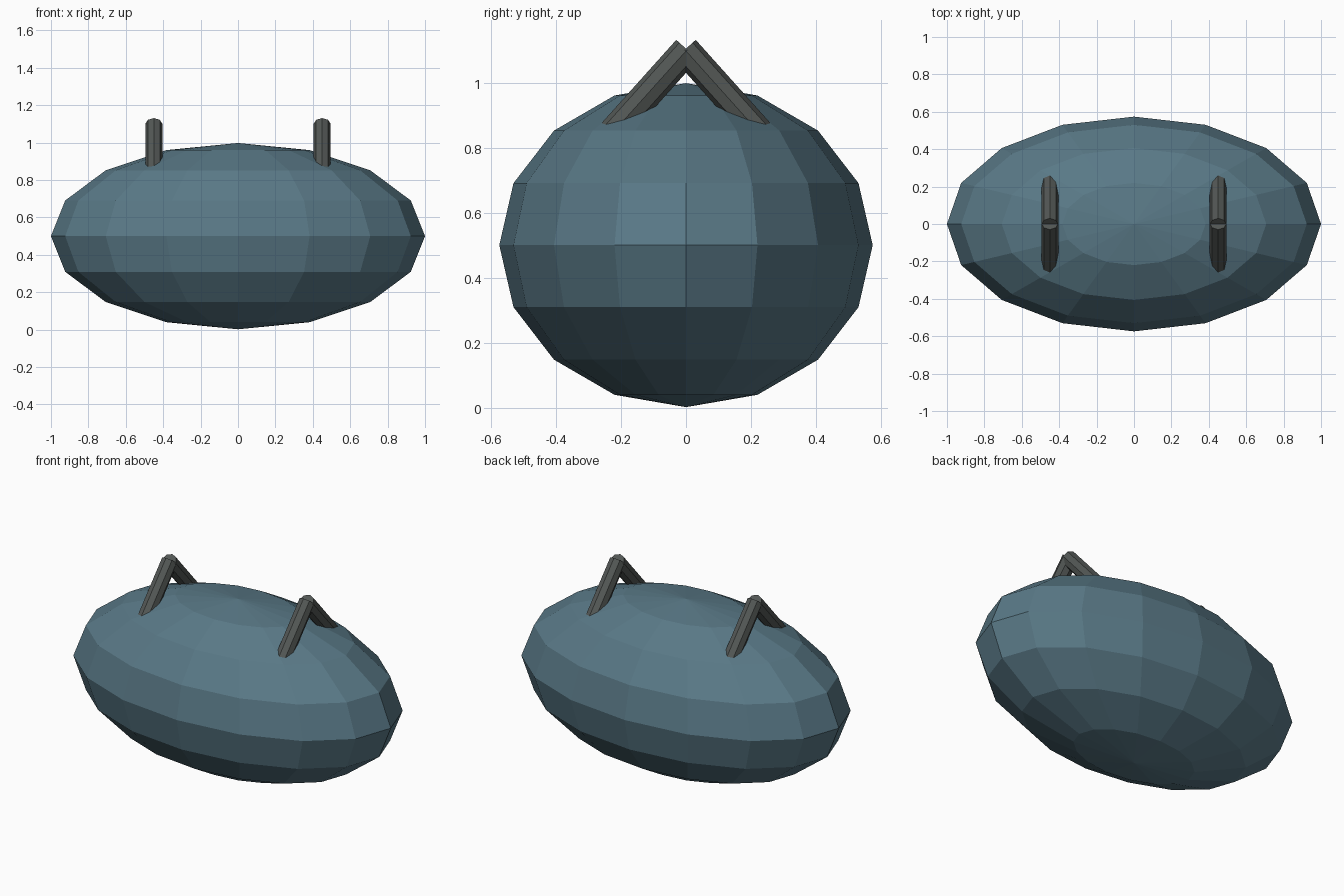
import bpy
import math
from mathutils import Vector

if "Cube" in bpy.data.objects:
    bpy.data.objects.remove(bpy.data.objects["Cube"])


def material(name, rgb):
    m = bpy.data.materials.new(name)
    m.diffuse_color = (*rgb, 1)
    m.use_nodes = True
    m.node_tree.nodes["Principled BSDF"].inputs["Base Color"].default_value = m.diffuse_color
    return m


teal = material("teal", (0.10, 0.19, 0.24))
dark = material("dark_grey", (0.085, 0.095, 0.09))

# Faceted egg-shaped body
bpy.ops.mesh.primitive_uv_sphere_add(segments=16, ring_count=8, radius=1, location=(0, 0, 0.5))
body = bpy.context.object
body.name = "body"
body.scale = (1, 0.574, 0.498)
bpy.ops.object.transform_apply(location=False, rotation=False, scale=True)
body.data.materials.append(teal)


def bar(name, x, side, radius=0.045, length=0.345):
    """Straight round bar running down from the peak towards one side."""
    tilt = math.radians(41.9)
    direction = Vector((0, side * math.sin(tilt), -math.cos(tilt)))
    top = Vector((x, -side * 0.0035, 1.101))
    bpy.ops.mesh.primitive_cylinder_add(
        vertices=8, radius=radius, depth=length,
        location=top + direction * length / 2, rotation=(side * tilt, 0, 0))
    ob = bpy.context.object
    ob.name = name
    ob.data.materials.append(dark)


# Two inverted-V lugs on top
for x, lr in ((-0.45, "left"), (0.45, "right")):
    for side, fb in ((-1, "front"), (1, "back")):
        bar(f"{lr}_lug_{fb}_bar", x, side)
